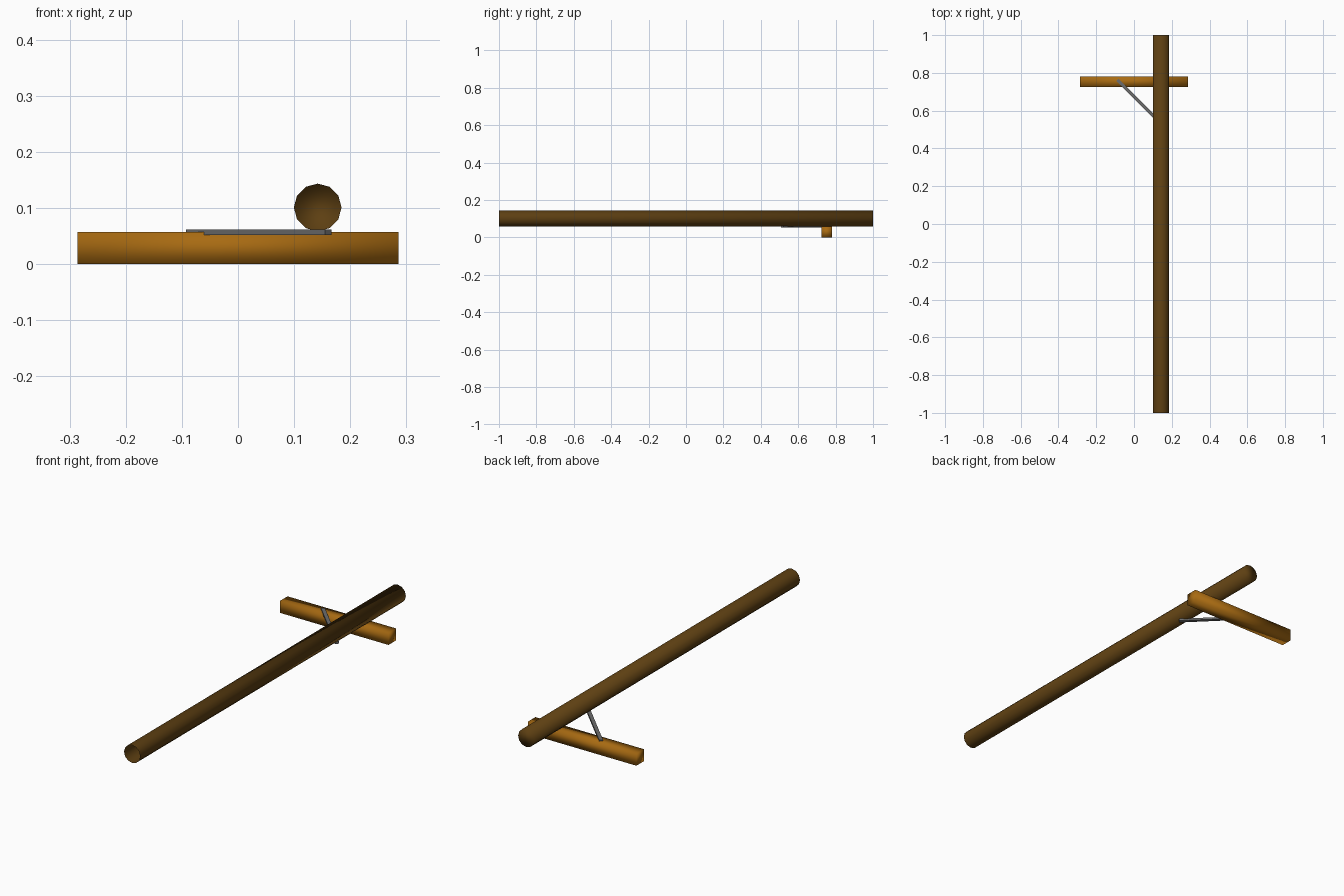
import bpy, bmesh, math
from mathutils import Matrix, Vector

if "Cube" in bpy.data.objects:
    bpy.data.objects.remove(bpy.data.objects["Cube"], do_unlink=True)


def material(name, rgb):
    m = bpy.data.materials.new(name)
    m.use_nodes = True
    m.diffuse_color = (*rgb, 1)
    bsdf = next(n for n in m.node_tree.nodes if n.type == 'BSDF_PRINCIPLED')
    bsdf.inputs["Base Color"].default_value = (*rgb, 1)
    return m


def finish(name, bm, mat, smooth=True):
    mesh = bpy.data.meshes.new(name)
    for f in bm.faces:
        f.smooth = smooth
    bm.to_mesh(mesh)
    bm.free()
    mesh.materials.append(mat)
    obj = bpy.data.objects.new(name, mesh)
    bpy.context.collection.objects.link(obj)
    return obj


def box(name, center, size, mat, turn=0.0, smooth=True):
    bm = bmesh.new()
    place = (Matrix.Translation(center) @ Matrix.Rotation(turn, 4, 'Z')
             @ Matrix.Diagonal((*size, 1)))
    bmesh.ops.create_cube(bm, size=1, matrix=place)
    return finish(name, bm, mat, smooth)


dark_wood = material("dark wood", (0.11, 0.05, 0.006))
light_wood = material("light wood", (0.39, 0.145, 0.006))
metal = material("grey metal", (0.15, 0.15, 0.15))

# Pole: twelve-sided log lying along y, its foot end left open
bm = bmesh.new()
place = Matrix.Translation((0.142, 0, 0.101)) @ Matrix.Rotation(math.pi / 2, 4, 'X')
bmesh.ops.create_cone(bm, cap_ends=True, segments=12, radius1=0.0425,
                      radius2=0.0425, depth=2, matrix=place)
bm.normal_update()
foot = [f for f in bm.faces if f.normal.y < -0.9]
bmesh.ops.delete(bm, geom=foot, context='FACES_ONLY')
finish("pole", bm, dark_wood)

# Crossarm under the pole
box("crossarm", (0, 0.753, 0.0285), (0.572, 0.057, 0.057), light_wood)

# Diagonal flat brace between crossarm and pole
start, end = Vector((-0.087, 0.763, 0.057)), Vector((0.161, 0.515, 0.057))
span = end - start
box("brace", (start + end) / 2, (span.length, 0.017, 0.01), metal,
    turn=math.atan2(span.y, span.x), smooth=False)
